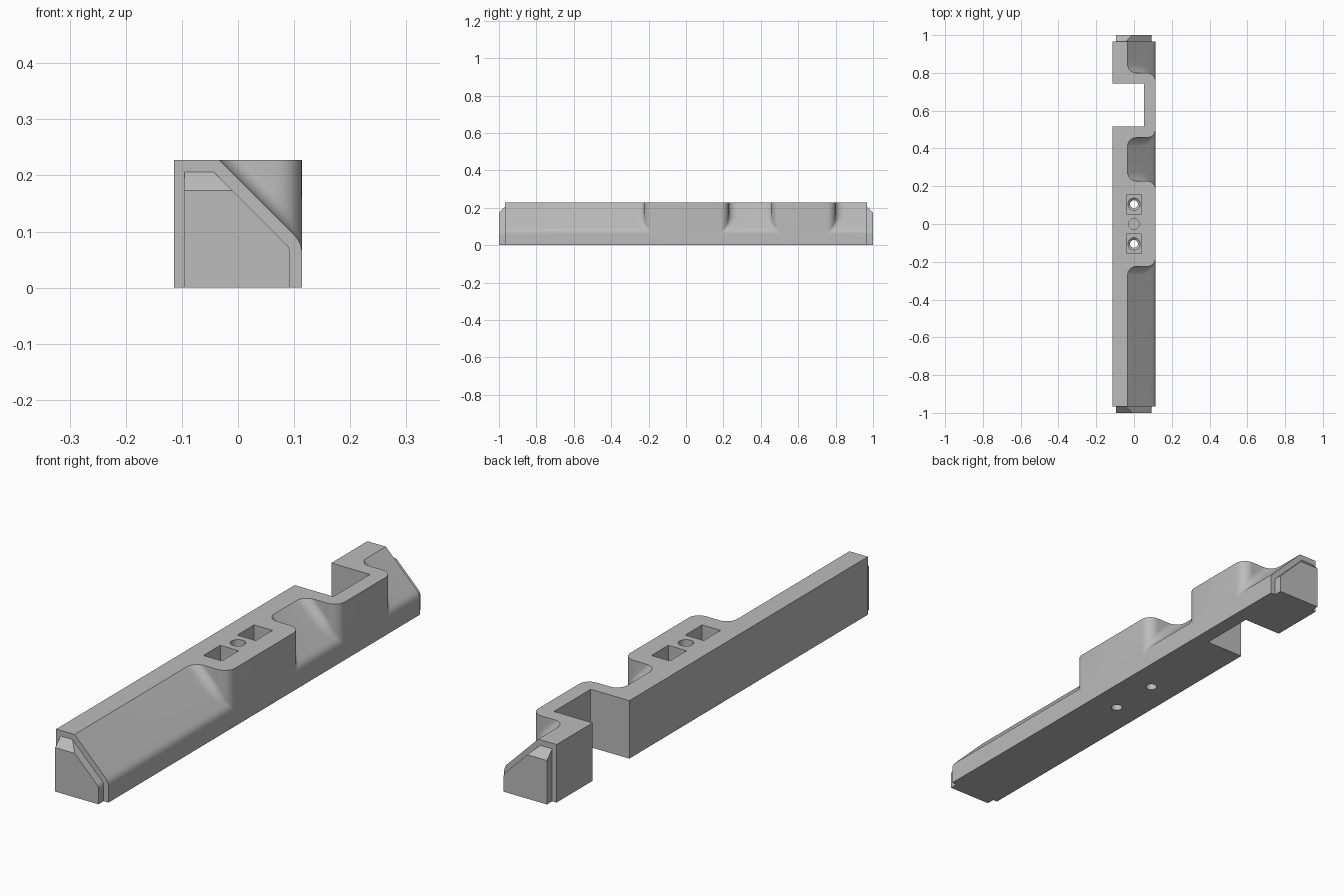
import bpy, bmesh
from math import pi, sin, cos, tan, acos, sqrt

if "Cube" in bpy.data.objects:
    bpy.data.objects.remove(bpy.data.objects["Cube"])

W, H = 0.114, 0.228        # half width, height
END, TIP = 0.967, 1.0      # main body end, tenon end
RIDGE = -0.034             # where the slope meets the top
R = 0.045                  # radius of all blends
CORNER = H - (W - RIDGE)   # height where the slope would meet the side
N = 8

grey = bpy.data.materials.new("Mid Grey")
grey.use_nodes = True
grey.diffuse_color = (0.5, 0.5, 0.5, 1)
grey.node_tree.nodes["Principled BSDF"].inputs["Base Color"].default_value = (0.5, 0.5, 0.5, 1)


def make_object(name, bm):
    bmesh.ops.remove_doubles(bm, verts=bm.verts, dist=1e-5)
    bmesh.ops.recalc_face_normals(bm, faces=bm.faces)
    mesh = bpy.data.meshes.new(name)
    bm.to_mesh(mesh)
    bm.free()
    ob = bpy.data.objects.new(name, mesh)
    bpy.context.collection.objects.link(ob)
    mesh.materials.append(grey)
    return ob


def loft(rings):
    """Closed solid through rings holding equal numbers of points."""
    bm = bmesh.new()
    loops = [[bm.verts.new(p) for p in ring] for ring in rings]
    for a, b in zip(loops, loops[1:]):
        for i in range(len(a)):
            j = (i + 1) % len(a)
            bm.faces.new((a[i], a[j], b[j], b[i]))
    bm.faces.new(loops[0][::-1])
    bm.faces.new(loops[-1])
    return bm


def rounded_slope(side, corner, radius):
    """Rounded lower corner of the 45 degree slope, bottom to top."""
    zc = corner - radius * tan(pi / 8)
    return [(side - radius + radius * cos(a), zc + radius * sin(a))
            for a in (pi / 4 * i / N for i in range(N + 1))]


def step(x0, wall, s):
    """Plan curve from the slope line out to the full side, blended both ways."""
    cx, cy = W - R, wall + s * R
    kx = x0 + R
    dx = min(0, cx - kx)
    ky = cy - s * sqrt(max(0, 4 * R * R - dx * dx))
    phi = acos(max(-1, dx / (2 * R)))
    pts = []
    for i in range(N + 1):
        a = pi + (phi - pi) * i / N
        pts.append((kx + R * cos(a), ky + s * R * sin(a)))
    for i in range(N + 1):
        b = (phi - pi) * (1 - i / N)
        pts.append((cx + R * cos(b), cy + s * R * sin(b)))
    return pts if s > 0 else pts[::-1]


def outline(x0, z):
    pts = [(-W, -END), (x0, -END)]
    for wall, s in ((-0.225, 1), (0.228, -1), (0.457, 1), (0.8, -1)):
        pts += step(x0, wall, s)
    pts += [(x0, END), (-W, END)]
    # rectangular side notch
    pts += [(-W, 0.743), (0.054, 0.743), (0.054, 0.515), (-W, 0.515)]
    return [(x, y, z) for x, y in pts]


# Main bar, lofted upward through horizontal slices
levels = [(W, 0)] + rounded_slope(W, CORNER, R)
xa, za = levels[-1]
levels += [(xa + (RIDGE - xa) * i / N, za + (H - za) * i / N) for i in range(1, N + 1)]
bar = make_object("main_bar", loft([outline(x, z) for x, z in levels]))


# Cutters for the pockets and bores
def box_cutter(name, y):
    bm = bmesh.new()
    bmesh.ops.create_cube(bm, size=1)
    bmesh.ops.scale(bm, vec=(0.08, 0.105, 0.2), verts=bm.verts)
    bmesh.ops.translate(bm, vec=(0, y, 0.2), verts=bm.verts)
    return make_object(name, bm)


def round_cutter(name, y, stations):
    rings = [[(r * cos(2 * pi * i / 32), y + r * sin(2 * pi * i / 32), z)
              for i in range(32)] for r, z in stations]
    return make_object(name, loft(rings))


cutters = [round_cutter("centre_bore", 0, [(0.028, 0.1), (0.028, 0.3)])]
for y in (-0.105, 0.105):
    cutters.append(box_cutter("pocket_cutter", y))
    cutters.append(round_cutter("screw_hole_cutter", y,
                                [(0.021, -0.1), (0.021, 0.085), (0.033, 0.095), (0.033, 0.12)]))

bpy.context.view_layer.objects.active = bar
for cutter in cutters:
    cutter.hide_render = True
    mod = bar.modifiers.new("cut", 'BOOLEAN')
    mod.operation, mod.solver, mod.object = 'DIFFERENCE', 'EXACT', cutter
    bpy.ops.object.modifier_apply(modifier=mod.name)
    bpy.data.objects.remove(cutter)

# End tenons: inset section with a bevelled top
TOP, LEFT, RIGHT, LOW = 0.208, -0.095, 0.093, 0.173


def tenon_section(y, top):
    ridge_x = -0.045 + TOP - top
    pts = [(LEFT, 0), (RIGHT, 0)] + rounded_slope(RIGHT, TOP - RIGHT - 0.045, 0.025)
    pts += [(ridge_x, top), (LEFT, top)]
    return [(x, y, z) for x, z in pts]


tenons = []
for name, s in (("front_tenon", -1), ("back_tenon", 1)):
    rings = [tenon_section(s * y, top) for y, top in ((END - 0.002, TOP), (TIP, LOW))]
    tenons.append(make_object(name, loft(rings)))

for ob in [bar] + tenons:
    bpy.ops.object.select_all(action='DESELECT')
    ob.select_set(True)
    bpy.context.view_layer.objects.active = ob
    bpy.ops.object.shade_smooth_by_angle(angle=pi / 7)
